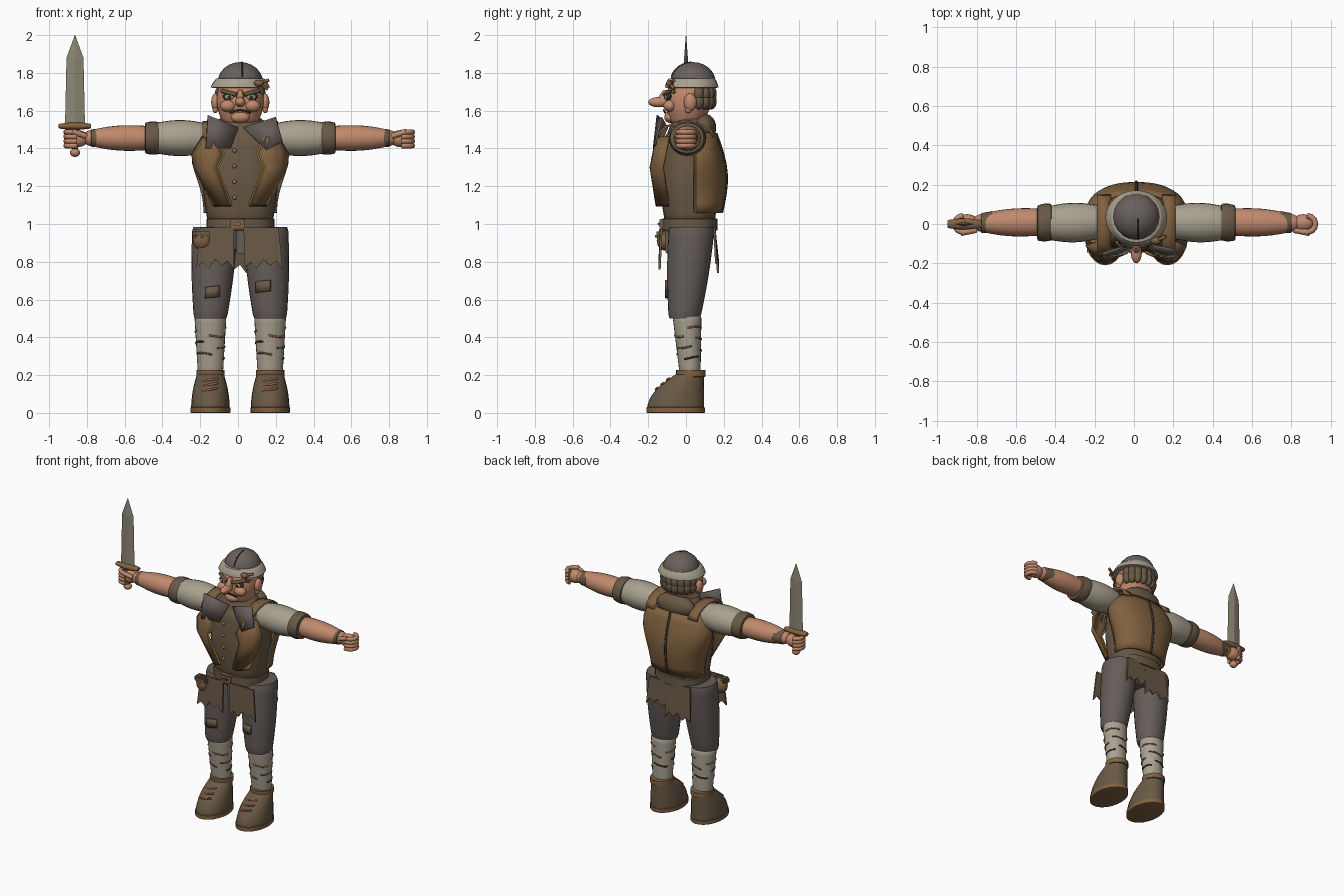
import bpy, bmesh
from math import sin, cos, pi, copysign, sqrt
from mathutils import Vector, Matrix

default_cube = bpy.data.objects.get("Cube")
if default_cube:
    bpy.data.objects.remove(default_cube, do_unlink=True)

MIDDLE = .012       # body centre line in x
ARM_HEIGHT = 1.455
SWORD_X = -.863
SIDES = ((1, "left"), (-1, "right"))


def material(name, red, green, blue):
    mat = bpy.data.materials.new(name)
    mat.use_nodes = True
    mat.diffuse_color = (red, green, blue, 1)
    mat.node_tree.nodes["Principled BSDF"].inputs["Base Color"].default_value = mat.diffuse_color
    return mat


SKIN = material("skin", .53, .25, .15)
CREAM = material("cream linen", .4, .36, .28)
LEATHER = material("leather", .22, .12, .05)
BROWN = material("brown cloth", .14, .1, .06)
GREY = material("grey wool", .13, .11, .1)
IRON = material("iron", .14, .12, .11)
BLADE = material("blade metal", .27, .24, .18)
GOLD = material("gold piping", .32, .19, .04)
RUST = material("rust thread", .38, .14, .07)
DARK = material("dark trim", .04, .03, .02)


def select_only(obj):
    bpy.ops.object.select_all(action="DESELECT")
    obj.select_set(True)
    bpy.context.view_layer.objects.active = obj


def finish(name, mat, bm, smooth=True):
    bmesh.ops.recalc_face_normals(bm, faces=bm.faces[:])
    mesh = bpy.data.meshes.new(name)
    bm.to_mesh(mesh)
    bm.free()
    obj = bpy.data.objects.new(name, mesh)
    bpy.context.collection.objects.link(obj)
    mesh.materials.append(mat)
    if smooth:
        select_only(obj)
        bpy.ops.object.shade_smooth_by_angle(angle=pi / 4)
    return obj


def thicken(obj, thickness):
    solid = obj.modifiers.new("thickness", "SOLIDIFY")
    solid.thickness, solid.offset = thickness, 0


def column(name, mat, start, end, low, high, bulge=0, ease=1, soft=.88, seg=24, power=2):
    """Elliptical column along z or x; radii run from low to high, with a bulge halfway."""
    start, end = Vector(start), Vector(end)
    axis = 0 if abs(end.x - start.x) > abs(end.z - start.z) else 2
    across = (1, 2) if axis == 0 else (0, 1)
    bm, loops = bmesh.new(), []
    for t in [0, .05, *[i / 8 for i in range(1, 8)], .95, 1]:
        centre = start.lerp(end, t ** ease)
        centre[axis] = start[axis] + (end[axis] - start[axis]) * t
        radii = Vector(low).lerp(Vector(high), t ** ease) + Vector((bulge, bulge)) * sin(pi * t)
        radii *= soft if t in (0, 1) else 1
        loop = []
        for i in range(seg):
            point = centre.copy()
            for k, wave in enumerate((cos(2 * pi * i / seg), sin(2 * pi * i / seg))):
                point[across[k]] += radii[k] * copysign(abs(wave) ** (2 / power), wave)
            loop.append(bm.verts.new(point))
        loops.append(loop)
    for a, b in zip(loops, loops[1:]):
        for i in range(seg):
            bm.faces.new((a[i - 1], a[i], b[i], b[i - 1]))
    bm.faces.new(loops[0])
    bm.faces.new(loops[-1])
    return finish(name, mat, bm, smooth=seg > 4)


def ball(name, mat, place, size):
    bm = bmesh.new()
    shape = Matrix.Translation(place) @ Matrix.Diagonal((*size, 1))
    bmesh.ops.create_uvsphere(bm, u_segments=20, v_segments=12, radius=1, matrix=shape)
    return finish(name, mat, bm)


def block(name, mat, place, size):
    bm = bmesh.new()
    shape = Matrix.Translation(place) @ Matrix.Diagonal((*size, 1))
    bmesh.ops.create_cube(bm, size=1, matrix=shape)
    bmesh.ops.bevel(bm, geom=bm.edges[:], offset=min(size) / 4, segments=2, affect="EDGES")
    return finish(name, mat, bm)


def tube(name, mat, points, radius):
    curve = bpy.data.curves.new(name, "CURVE")
    curve.dimensions, curve.bevel_depth, curve.bevel_resolution = "3D", radius, 2
    curve.use_fill_caps = True
    spline = curve.splines.new("POLY")
    spline.points.add(len(points) - 1)
    for target, point in zip(spline.points, points):
        target.co = (*point, 1)
    obj = bpy.data.objects.new(name, curve)
    bpy.context.collection.objects.link(obj)
    curve.materials.append(mat)
    select_only(obj)
    bpy.ops.object.convert(target="MESH")


def sheet(name, mat, rows, thickness=.012):
    bm = bmesh.new()
    grid = [[bm.verts.new(point) for point in row] for row in rows]
    for a, b in zip(grid, grid[1:]):
        for i in range(1, len(a)):
            bm.faces.new((a[i - 1], a[i], b[i], b[i - 1]))
    thicken(finish(name, mat, bm), thickness)


def rag(name, left, right, bottom, y, lean):
    """Torn cloth hanging from the belt, with a zigzag hem."""
    top, teeth = .98, 6
    outline = [(right, y, top), (left, y, top)]
    for i in range(teeth + 1):
        x = left + (right - left) * i / teeth
        outline.append((x * 1.1, y + lean, bottom + .035 * (i % 2) + .01 * sin(5 * i)))
    bm = bmesh.new()
    bm.faces.new([bm.verts.new(point) for point in outline])
    thicken(finish(name, BROWN, bm, smooth=False), .012)


def body(y, z, x=0):
    return (MIDDLE + x, y, z)


# torso, pelvis and belt
column("torso", BROWN, body(.02, 1), body(.015, 1.48), (.17, .13), (.18, .13), bulge=.025, power=2.4)
column("shoulders", BROWN, body(.015, 1.45), body(.02, 1.56), (.185, .125), (.1, .09))
column("pelvis", GREY, body(.03, .86), body(.02, .99), (.06, .08), (.17, .13))
column("belt", BROWN, body(.02, .965), body(.02, 1.03), (.18, .147), (.18, .147), soft=.95, power=2.4)
buckle = body(-.13, 1, -.015)
block("buckle", LEATHER, buckle, (.075, .02, .055))
block("buckle_centre", DARK, buckle, (.05, .03, .03))
block("buckle_pin", RUST, buckle, (.035, .04, .008))
for i in range(4):
    ball("button", RUST, body(-.135, 1.14 + .083 * i, -.03), (.011, .01, .011))

# open waistcoat: rounded back shell and two front panels
shell = []
for level in range(9):
    t = level / 8
    width = .185 + .065 * sin(pi * t * t)
    depth = .13 + .04 * sin(pi * t) - .03 * t
    angles = [pi * i / 20 for i in range(21)]
    shell.append([body(.05 + depth * sin(a) ** .8, 1.06 + .42 * t, width * copysign(abs(cos(a)) ** .8, cos(a)))
                  for a in angles])
sheet("waistcoat_back", LEATHER, shell, .016)
tube("back_seam", DARK, [Vector(row[10]) + Vector((0, .008, 0)) for row in shell], .008)
for edge in (0, -1):
    tube("back_edge", BROWN, [row[edge] for row in shell], .009)
for side, label in SIDES:
    panel = []
    for z, inner, outer in ((1.46, .13, .2), (1.37, .09, .255), (1.3, .125, .245), (1.1, .05, .14)):
        y = -.18 + .035 * abs(z - 1.28) / .18
        panel.append([body(y + .055 * t * t - .02 * sin(pi * t), z, side * (inner + (outer - inner) * t))
                      for t in (0, .25, .5, .75, 1)])
    sheet(label + "_waistcoat_panel", LEATHER, panel)
    tube(label + "_panel_piping", GOLD, [row[0] for row in panel], .008)
    tube(label + "_panel_hem", DARK, panel[-1], .007)
    arch = [pi * i / 8 for i in range(9)]
    sheet(label + "_shoulder_strap", LEATHER,
          [[body(-.145 * cos(a), 1.46 + .08 * sin(a), side * x) for x in (.13, .2)] for a in arch])

# pointed collar, hood roll and neck
sheet("right_collar", GREY, [[(-.16, -.15, 1.575), (0, -.1, 1.51)], [(-.17, -.17, 1.4), (-.04, -.15, 1.4)]])
sheet("left_collar", GREY, [[(.2, -.13, 1.565), (.03, -.1, 1.51)], [(.235, -.16, 1.44), (.15, -.17, 1.39)]])
ball("hood_roll", BROWN, body(.095, 1.51), (.145, .065, .075))
column("neck", SKIN, body(.02, 1.5), body(.02, 1.6), (.085, .085), (.085, .085))

for side, label in SIDES:
    leg = MIDDLE + .158 * side
    hip = leg - .024 * side
    # trouser leg, wrapped calf and boot
    column(label + "_trouser", GREY, (leg, -.008, .5), (hip, .03, .985), (.088, .084), (.12, .122), .008, soft=.95)
    column(label + "_leg_wrap", CREAM, (leg, .022, .2), (leg, .005, .52), (.066, .055), (.085, .077))
    column(label + "_boot", BROWN, (leg, -.055, .02), (leg, .026, .21), (.102, .15), (.069, .07), ease=2, soft=1)
    column(label + "_sole", LEATHER, (leg, -.055, 0), (leg, -.055, .03), (.105, .155), (.105, .155), soft=.97)
    column(label + "_boot_cuff", LEATHER, (leg, .026, .19), (leg, .026, .228), (.075, .078), (.075, .078))
    for i in range(3):
        y, z = -.16 + .03 * i, .125 + .025 * i
        tube(label + "_lace", RUST, [(leg + x, y + 6 * x * x, z + x / 5) for x in (-.04, 0, .04)], .006)
    # loose bandage lines around the calf
    for i in range(9):
        height = .45 - .02 * i
        grow = (height - .2) / .32
        arc = [2.3 * i + j / 6 for j in range(9)]
        tube(label + "_wrap_line", RUST if i < 3 else (DARK, BROWN)[i % 2],
             [(leg + (.066 + .019 * grow) * cos(a), .022 - .017 * grow + (.055 + .022 * grow) * sin(a),
               height + .008 * sin(2 * a)) for a in arc], .005)
    # knee patch following the trouser front
    patch = leg + .01 - .045 * (side > 0)
    sheet(label + "_knee_patch", BROWN,
          [[(patch + x, -.105 * sqrt(1 - ((patch + x - leg) / .11) ** 2), .655 + .015 * side + z + x / 9)
            for x in (-.038, -.015, .015, .038)] for z in (.03, -.03)])

# ragged skirt flaps and pouch
rag("front_right_flap", -.2, -.02, .77, -.13, -.01)
rag("front_left_flap", .03, .215, .77, -.13, -.01)
rag("back_right_flap", -.14, .04, .75, .15, .02)
rag("back_left_flap", .02, .18, .8, .15, .01)
block("fly_cloth", GREY, body(-.1, .91), (.04, .015, .13))
ball("pouch", LEATHER, (-.19, -.115, .915), (.05, .04, .055))
block("pouch_flap", BROWN, (-.19, -.125, .95), (.1, .06, .045))
ball("pouch_button", RUST, (-.19, -.157, .935), (.008, .008, .008))

# arms and hands
for side, label in SIDES:
    def arm_part(part, mat, near, far, low, high, bulge=0, soft=.88):
        column(label + part, mat, body(.01, ARM_HEIGHT, side * near), body(.005, ARM_HEIGHT, side * far),
               low, high, bulge, soft=soft)
    arm_part("_sleeve", CREAM, .17, .45, (.08, .075), (.085, .08), .018)
    arm_part("_sleeve_cuff", BROWN, .43, .505, (.092, .084), (.088, .08), .006)
    arm_part("_forearm", SKIN, .48, .82, (.068, .063), (.038, .036), .016)
    arm_part("_wrist_band", BROWN, .73, .79, (.056, .05), (.05, .046), soft=.93)
    palm = MIDDLE / 2 + .855 * side
    ball(label + "_palm", SKIN, (palm, .005, 1.452), (.058, .045, .045))
    for i in range(4):
        curl = [pi / 2 - .5 * j for j in range(8)]
        tube(label + "_finger", SKIN,
             [(palm + side * (.02 + .042 * cos(a)), .042 * sin(a), 1.487 - .024 * i) for a in curl], .0145)
    tube(label + "_thumb", SKIN, [(palm + x * side, -.04 - x / 5, 1.48 + x / 3) for x in (-.045, 0, .03)], .015)

# sword
column("sword_blade", BLADE, (SWORD_X, 0, 1.52), (SWORD_X, 0, 1.88), (.053, .012), (.045, .01), soft=1, seg=4)
column("sword_point", BLADE, (SWORD_X, 0, 1.88), (SWORD_X, 0, 2), (.045, .01), (.001, .001), soft=1, seg=4)
column("sword_guard", LEATHER, (SWORD_X - .086, 0, 1.518), (SWORD_X + .086, 0, 1.518), (.02, .012), (.02, .012), .008)
tube("sword_grip", LEATHER, [(SWORD_X, 0, 1.37), (SWORD_X, 0, 1.52)], .016)
ball("sword_pommel", SKIN, (SWORD_X, 0, 1.378), (.027, .027, .023))

# head and face
column("head", SKIN, body(0, 1.53), body(.03, 1.75), (.09, .08), (.11, .115), .025, power=2.2)
ball("chin", SKIN, body(-.085, 1.565), (.05, .03, .03))
ball("nose", SKIN, body(-.145, 1.645), (.028, .055, .027))
column("nose_bridge", SKIN, body(-.13, 1.64), body(-.1, 1.71), (.025, .04), (.012, .02))
tube("mouth", DARK, [body(-.118 + 3 * x * x, 1.603 - 5 * x * x, x) for x in (-.055, -.03, 0, .03, .055)], .005)
for side, label in SIDES:
    eye = .058 * side
    ball(label + "_cheek", SKIN, body(-.085, 1.625, .065 * side), (.042, .035, .032))
    ball(label + "_ear", SKIN, body(.022, 1.645, .132 * side), (.022, .034, .046))
    ball(label + "_earlobe", SKIN, body(.012, 1.605, .132 * side), (.014, .018, .018))
    ball(label + "_eye_socket", DARK, body(-.09, 1.675, eye), (.036, .018, .02))
    ball(label + "_eye", CREAM, body(-.1, 1.672, eye), (.024, .014, .014))
    ball(label + "_pupil", DARK, body(-.111, 1.672, eye), (.009, .006, .01))
    tube(label + "_brow", BROWN, [body(-.115 + 4 * x * x, 1.68 + x / 4, x * side) for x in (.02, .06, .1)], .011)

# hair curls under the helmet at the back
for z in (1.65, 1.69):
    for i in range(8):
        a = .25 + .38 * i
        ball("hair_curl", BROWN, body(.045 + .09 * sin(a), z, .108 * cos(a)), (.029, .029, .044))

# helmet with wrapped linen brim
ball("helmet_dome", IRON, body(.037, 1.75), (.12, .12, .107))
column("helmet_brim", CREAM, body(.03, 1.72), body(.03, 1.772), (.158, .142), (.125, .122), .004, seg=28)
tube("helmet_ridge", DARK, [body(.037 - .12 * cos(a), 1.75 + .107 * sin(a), .01) for a in (.3, .6, .9, 1.2, 1.5)], .004)
knot = Vector((.11, -.085, 1.745))
ball("brim_knot", LEATHER, knot, (.026, .02, .018))
for a in (.3, -.6, -1.2):
    tube("knot_tail", LEATHER, [knot, knot + Vector((cos(a), .4, sin(a))) * .055], .009)
